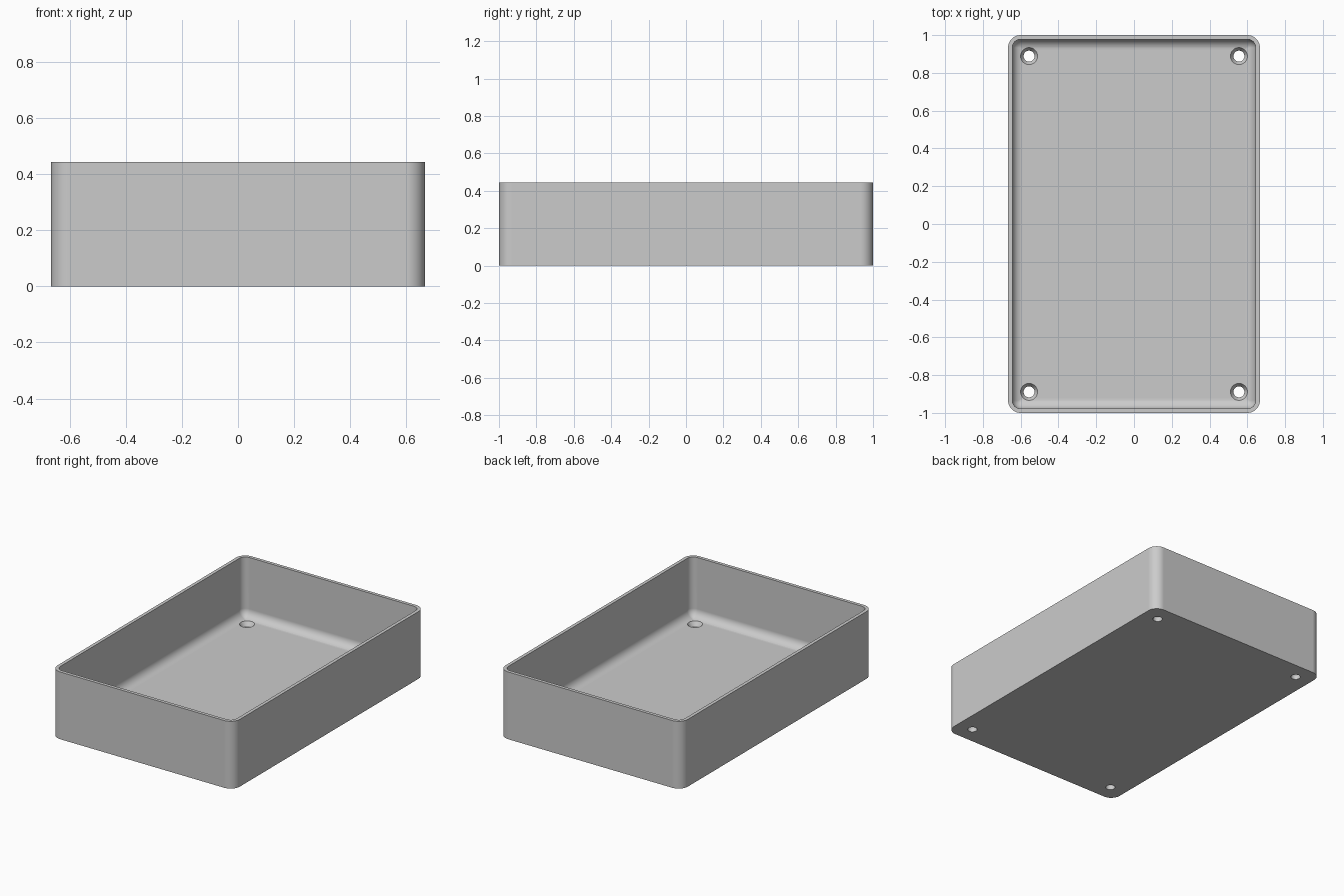
import bpy
import bmesh
from math import sin, cos, pi, radians

old = bpy.data.objects.get("Cube")
if old:
    bpy.data.objects.remove(old, do_unlink=True)

# Main sizes
HALF_X, HALF_Y, HEIGHT = 0.6667, 1.0, 0.4444
CORNER, WALL, FLOOR, FILLET = 0.0667, 0.0222, 0.05, 0.055
HOLE_X, HOLE_Y = 0.5556, 0.8889
HOLE_R, SINK_R, SINK_DEPTH = 0.029, 0.045, 0.025
CORNER_STEPS, FILLET_STEPS, HOLE_SIDES = 10, 8, 40

grey = bpy.data.materials.new("light grey plastic")
grey.use_nodes = True
grey.diffuse_color = (0.6, 0.6, 0.6, 1)
grey.node_tree.nodes["Principled BSDF"].inputs["Base Color"].default_value = (0.6, 0.6, 0.6, 1)


def make_object(name, bm):
    bmesh.ops.recalc_face_normals(bm, faces=bm.faces)
    mesh = bpy.data.meshes.new(name)
    bm.to_mesh(mesh)
    bm.free()
    mesh.materials.append(grey)
    obj = bpy.data.objects.new(name, mesh)
    bpy.context.collection.objects.link(obj)
    return obj


def rounded_loop(bm, inset, z):
    """Rounded rectangle, pulled in from the outer outline by inset."""
    r = max(CORNER - inset, 0.006)
    cx, cy = HALF_X - inset - r, HALF_Y - inset - r
    verts = []
    for quarter, (sx, sy) in enumerate([(1, 1), (-1, 1), (-1, -1), (1, -1)]):
        for i in range(CORNER_STEPS + 1):
            a = (quarter + i / CORNER_STEPS) * pi / 2
            verts.append(bm.verts.new((sx * cx + r * cos(a), sy * cy + r * sin(a), z)))
    return verts


def loft(bm, loops):
    """Skin a stack of loops and cap both ends."""
    for a, b in zip(loops, loops[1:]):
        for i in range(len(a)):
            j = (i + 1) % len(a)
            bm.faces.new((a[i], a[j], b[j], b[i]))
    bm.faces.new(loops[0])
    bm.faces.new(loops[-1])


# Open tray: outer wall, rim, inner wall, then the fillet into the floor
section = [(0, 0), (0, HEIGHT), (WALL, HEIGHT)]
for i in range(FILLET_STEPS + 1):
    a = i / FILLET_STEPS * pi / 2
    section.append((WALL + FILLET * (1 - cos(a)), FLOOR + FILLET * (1 - sin(a))))
bm = bmesh.new()
loft(bm, [rounded_loop(bm, inset, z) for inset, z in section])
tray = make_object("tray", bm)

# Cutter for the four countersunk screw holes
slope = (SINK_R - HOLE_R) / SINK_DEPTH
profile = [(HOLE_R, -0.05), (HOLE_R, FLOOR - SINK_DEPTH), (SINK_R, FLOOR),
           (SINK_R + 0.0002, FLOOR + 0.06)]
bm = bmesh.new()
for sx in (-1, 1):
    for sy in (-1, 1):
        loft(bm, [[bm.verts.new((sx * HOLE_X + r * cos(2 * pi * i / HOLE_SIDES),
                                 sy * HOLE_Y + r * sin(2 * pi * i / HOLE_SIDES), z))
                   for i in range(HOLE_SIDES)] for r, z in profile])
cutter = make_object("screw_hole_cutter", bm)
cutter.hide_render = True

cut = tray.modifiers.new("screw holes", 'BOOLEAN')
cut.operation = 'DIFFERENCE'
cut.solver = 'EXACT'
cut.object = cutter

# Bake the holes, then smooth the curved faces
bpy.ops.object.select_all(action='DESELECT')
bpy.context.view_layer.objects.active = tray
tray.select_set(True)
bpy.ops.object.modifier_apply(modifier=cut.name)
bpy.data.objects.remove(cutter, do_unlink=True)
bpy.ops.object.shade_smooth_by_angle(angle=radians(30))
weighted = tray.modifiers.new("clean shading", 'WEIGHTED_NORMAL')
weighted.keep_sharp = True
